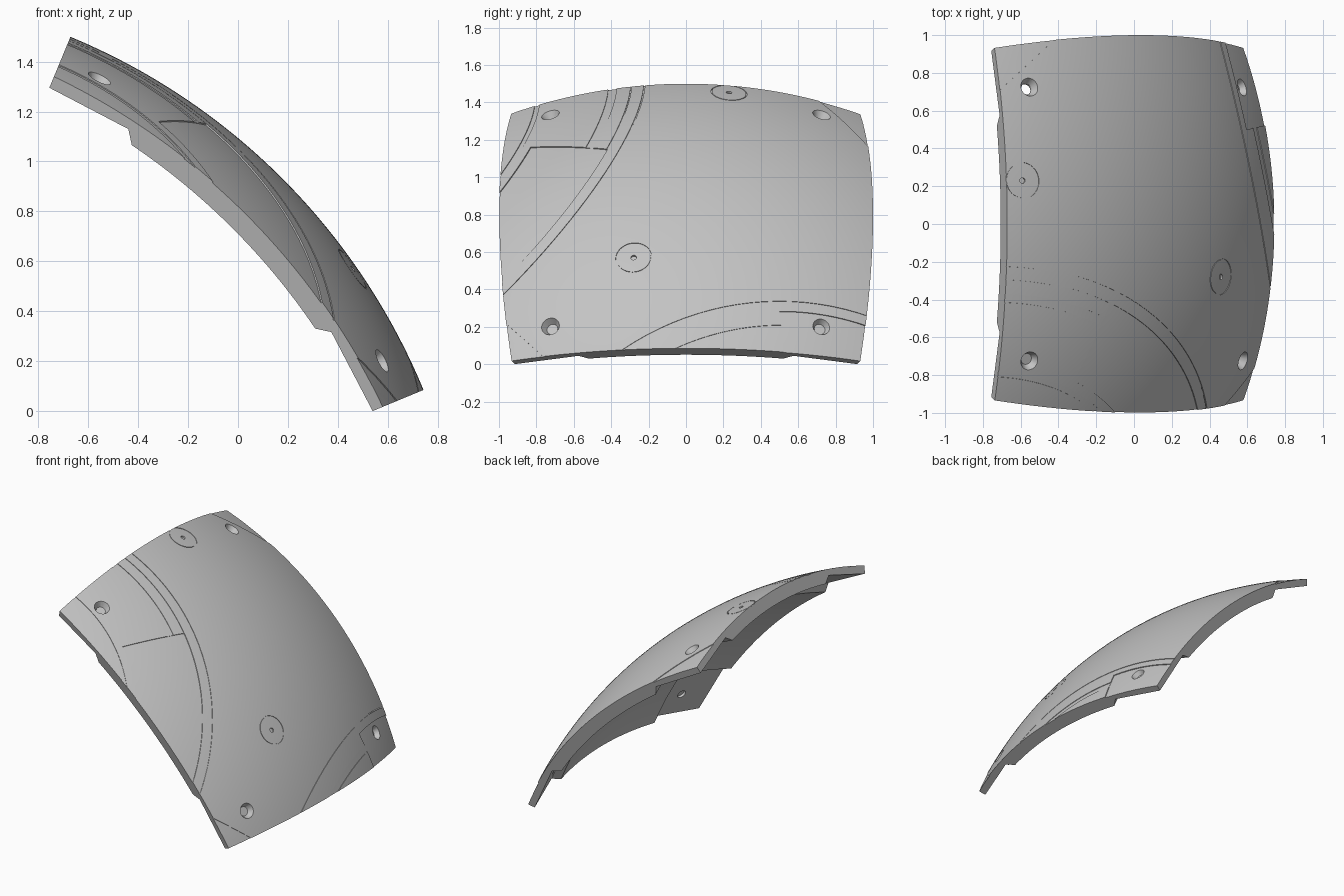
import bpy, bmesh
from math import radians, tan, sin, cos
from mathutils import Vector

if "Cube" in bpy.data.objects:
    bpy.data.objects.remove(bpy.data.objects["Cube"])

R_OUT, R_IN = 2.613, 2.523            # outer and inner shell radius
CENTRE = Vector((-1.671, 0, -0.915))  # centre of the sphere
S = 0.5 ** 0.5
U, V, Y = Vector((S, 0, S)), Vector((-S, 0, S)), Vector((0, 1, 0))
HALF = radians(22.5)


def local(u, v, y):
    return U * u + V * v + Y * y


def finish(name, bm):
    bmesh.ops.recalc_face_normals(bm, faces=bm.faces[:])
    bmesh.ops.translate(bm, verts=bm.verts[:], vec=CENTRE)
    mesh = bpy.data.meshes.new(name)
    bm.to_mesh(mesh)
    bm.free()
    obj = bpy.data.objects.new(name, mesh)
    bpy.context.collection.objects.link(obj)
    return obj


def slab(name, direction, nu, nv, r_in, r_out):
    """Closed piece of spherical shell; direction maps 0..1, 0..1 to a vector."""
    bm = bmesh.new()
    bmesh.ops.create_grid(bm, x_segments=nu, y_segments=nv, size=0.5)
    for v in bm.verts:
        v.co = direction(v.co.x + 0.5, v.co.y + 0.5).normalized() * r_out
    bmesh.ops.remove_doubles(bm, verts=bm.verts[:], dist=1e-5)
    res = bmesh.ops.extrude_face_region(bm, geom=bm.faces[:], use_keep_orig=True)
    for v in res["geom"]:
        if isinstance(v, bmesh.types.BMVert):
            v.co *= r_in / r_out
    return finish(name, bm)


# Shell panel
shell = slab("armour_panel",
             lambda s, t: local(1, tan((2 * s - 1) * HALF), tan((2 * t - 1) * HALF)),
             64, 64, R_IN, R_OUT)


def cut(cutter):
    cutter.hide_render = True
    mod = shell.modifiers.new("cut", "BOOLEAN")
    mod.operation, mod.solver, mod.object = "DIFFERENCE", "EXACT", cutter
    bpy.context.view_layer.objects.active = shell
    bpy.ops.object.modifier_apply(modifier=mod.name)
    bpy.data.objects.remove(cutter)


def band(axis, a1, a2, depth, start=None, first=0, last=360):
    """Cut a ring (or a sector of it) between two angles around an axis."""
    axis = Vector(axis).normalized()
    start = Vector(start) if start else axis.orthogonal()
    e1 = (start - axis * start.dot(axis)).normalized()
    e2 = axis.cross(e1)

    def direction(s, t):
        th, ph = radians(a1 + (a2 - a1) * s), radians(first + (last - first) * t)
        return axis * cos(th) + (e1 * cos(ph) + e2 * sin(ph)) * sin(th)
    cut(slab("band_cutter", direction, max(1, int(a2 - a1)),
             128 if last == 360 else 48, R_OUT - depth, R_OUT + 0.02))


def drill(d, r1, r2, low, high):
    bm = bmesh.new()
    d = Vector(d).normalized()
    bmesh.ops.create_cone(bm, cap_ends=True, segments=32, radius1=r1, radius2=r2,
                          depth=high - low)
    rot = d.to_track_quat("Z", "Y")
    for v in bm.verts:
        v.co = rot @ v.co + d * (low + high) / 2
    cut(finish("drill_cutter", bm))


# Two groups of concentric seams, each with a shallow recessed panel
groups = [((0.268, -0.663, 0.699), (1.541, -0.43, 2.066), 25.2, 35.2, 36.6),
          ((0.968, 0.216, -0.122), (2.27, 0.5, 1.195), 12.0, 34.3, 35.5)]
for axis, corner, inner, outer, seam in groups:
    band(axis, seam, seam + 0.15, 0.004)
    band(axis, outer - 2.8, outer - 1.8, 0.004, corner, -0.7, 50)
    band(axis, inner, outer, 0.006, corner, -65, 0)
axis, corner = groups[0][:2]
band(axis, 23.5, 24.1, 0.004, corner, -50, 50)
band(axis, 35.05, 35.17, 0.004, corner, -0.7, 50)

# Flat mounting pads with drafted walls and countersunk holes at the corners
d = Vector((1, 0.36, 0.36)).normalized()
for sv in (1, -1):
    for sy in (1, -1):
        bm = bmesh.new()
        for v in (0.575, 1.4):
            for y in (0.575, 1.4):
                top = Vector(((2.557 - d.y * v - d.z * y) / d.x, v, y))
                drop = Vector((0.17, 0.23 if v < 1 else 0, 0.23 if y < 1 else 0))
                for p in (top, top - drop):
                    bm.verts.new(local(p.x, sv * p.y, sy * p.z))
        bmesh.ops.convex_hull(bm, input=bm.verts[:])
        cut(finish("pad_cutter", bm))
        hole = local(2.38, sv * 0.80, sy * 0.725)
        drill(hole, 0.030, 0.030, 2.40, 2.70)
        drill(hole, 0.030, 0.056, 2.575, 2.625)

# Diagonal corner facets
for normal in ((-0.658, 0.751, 0.043), (0.07, -0.69, -0.72)):
    band(normal, 75, 90, 0.004)

# Round caps with a centre pin hole
for cap in ((1.081, 0.23, 2.368), (2.131, -0.28, 1.485)):
    band(cap, 2.02, 2.12, 0.004)
    drill(cap, 0.015, 0.015, R_OUT - 0.01, R_OUT + 0.03)

# Material and shading
grey = bpy.data.materials.new("plain_grey")
grey.use_nodes = True
colour = (0.55, 0.55, 0.55, 1)
grey.diffuse_color = colour
grey.node_tree.nodes["Principled BSDF"].inputs["Base Color"].default_value = colour
shell.data.materials.clear()
shell.data.materials.append(grey)
for p in shell.data.polygons:
    p.material_index = 0
bpy.ops.object.select_all(action="DESELECT")
shell.select_set(True)
bpy.context.view_layer.objects.active = shell
bpy.ops.object.shade_smooth_by_angle(angle=radians(25))
